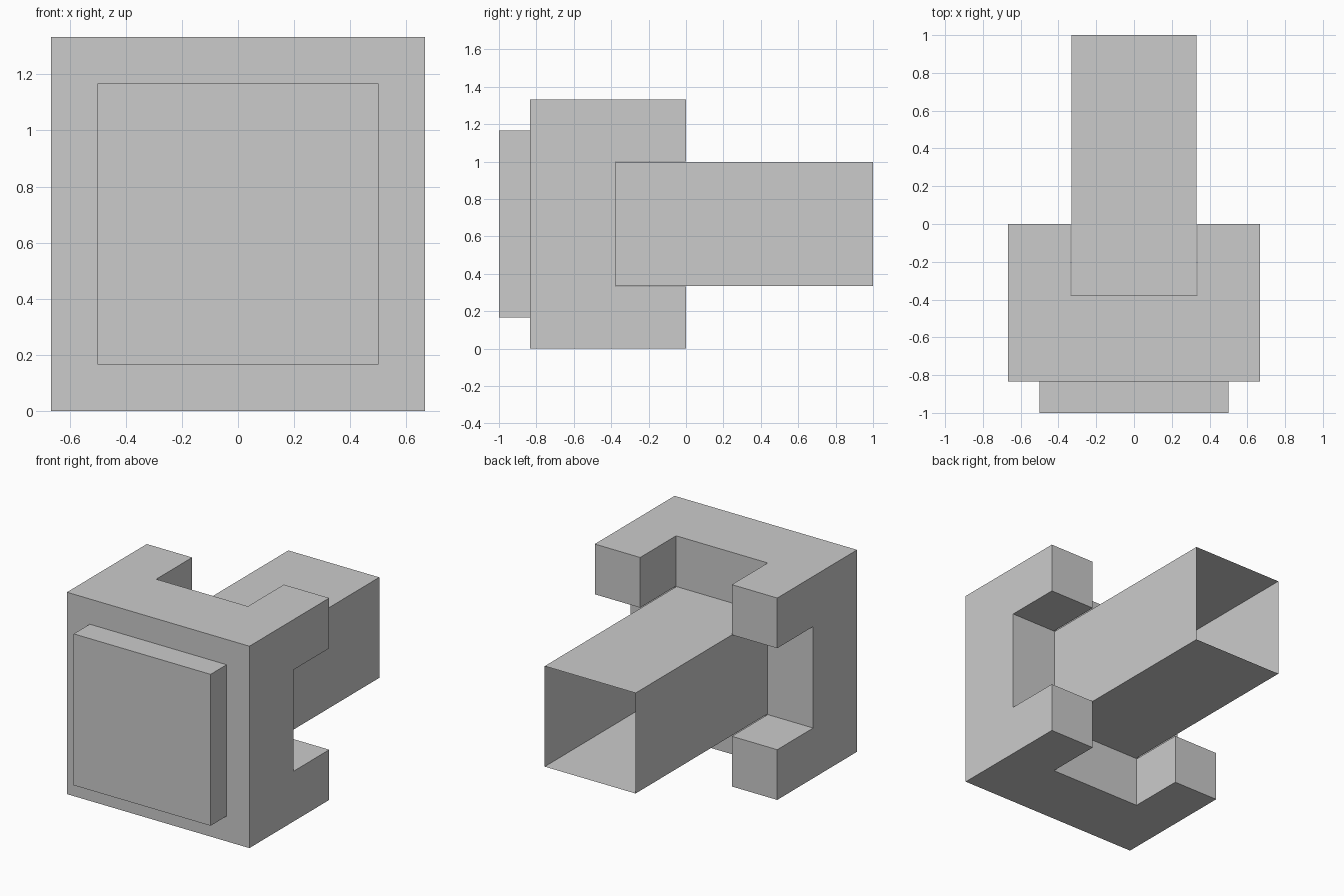
import bpy, bmesh
from mathutils import Matrix, Vector

if "Cube" in bpy.data.objects:
    bpy.data.objects.remove(bpy.data.objects["Cube"])

MID_Z = 2 / 3        # shared centre axis height
NOTCH_Y = -0.375     # depth of the notches behind the housing


def box_bmesh(half, y0, y1):
    """Square box centred on the shared axis, running from y0 to y1."""
    bm = bmesh.new()
    bmesh.ops.create_cube(bm, size=1, matrix=Matrix.Translation((0, (y0 + y1) / 2, MID_Z))
                          @ Matrix.Diagonal((2 * half, y1 - y0, 2 * half, 1)))
    bm.normal_update()
    return bm


def finish(name, bm):
    mesh = bpy.data.meshes.new(name)
    bm.to_mesh(mesh)
    bm.free()
    obj = bpy.data.objects.new(name, mesh)
    bpy.context.collection.objects.link(obj)
    return obj


# Front plate
finish("front_plate", box_bmesh(0.5, -1.0, -0.833))

# Housing: slab cut into a 3x3 grid, its four rear corners extruded as prongs
bm = box_bmesh(2 / 3, -0.833, NOTCH_Y)
cut = 0.335
for axis in (Vector((1, 0, 0)), Vector((0, 0, 1))):
    for side in (-cut, cut):
        bmesh.ops.bisect_plane(bm, geom=bm.verts[:] + bm.edges[:] + bm.faces[:],
                               plane_co=Vector((0, 0, MID_Z)) + axis * side, plane_no=axis)
bm.normal_update()
corners = []
for f in bm.faces:
    c = f.calc_center_median()
    if f.normal.y > 0.9 and abs(c.x) > cut and abs(c.z - MID_Z) > cut:
        corners.append(f)
new = bmesh.ops.extrude_discrete_faces(bm, faces=corners)["faces"]
verts = list({v for f in new for v in f.verts})
bmesh.ops.translate(bm, verts=verts, vec=(0, -NOTCH_Y, 0))
bmesh.ops.dissolve_limit(bm, angle_limit=0.01, verts=bm.verts[:], edges=bm.edges[:])
bmesh.ops.recalc_face_normals(bm, faces=bm.faces[:])
finish("pronged_housing", bm)

# Rear tube: thin square duct, open at its ends
bm = box_bmesh(0.332, NOTCH_Y, 1.0)
ends = [f for f in bm.faces if abs(f.normal.y) > 0.9]
bmesh.ops.delete(bm, geom=ends, context="FACES_ONLY")
finish("rear_tube", bm)
